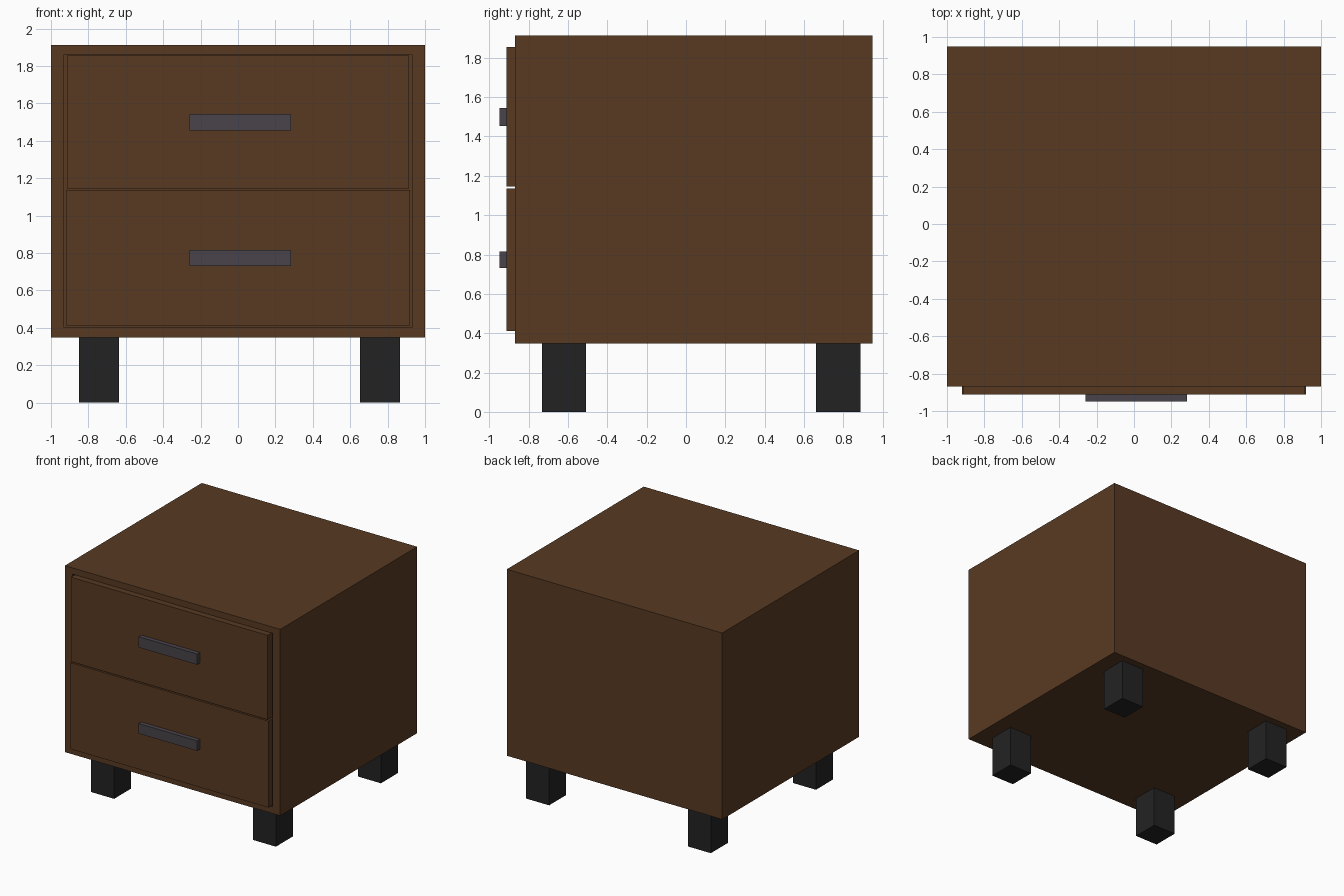
import bpy
import bmesh
from mathutils import Vector

if "Cube" in bpy.data.objects:
    bpy.data.objects.remove(bpy.data.objects["Cube"])


def material(name, rgb):
    m = bpy.data.materials.new(name)
    m.diffuse_color = (*rgb, 1.0)
    m.use_nodes = True
    m.node_tree.nodes["Principled BSDF"].inputs["Base Color"].default_value = m.diffuse_color
    return m


wood = material("dark wood", (0.0976, 0.0423, 0.0165))
metal = material("grey metal", (0.066, 0.056, 0.069))
black = material("black", (0.0165, 0.0165, 0.0165))


def box(name, x, y, z, mat):
    """Box from (min, max) pairs on each axis."""
    bm = bmesh.new()
    bmesh.ops.create_cube(bm, size=1.0)
    for v in bm.verts:
        v.co = Vector([r[0] if c < 0 else r[1] for c, r in zip(v.co, (x, y, z))])
    mesh = bpy.data.meshes.new(name)
    bm.to_mesh(mesh)
    bm.free()
    mesh.materials.append(mat)
    ob = bpy.data.objects.new(name, mesh)
    bpy.context.collection.objects.link(ob)
    return ob


FRONT, RECESS = -0.868, -0.77

# Cabinet: the front face is inset to the opening, then pushed back as a recess
cabinet = box("cabinet", (-1, 1), (FRONT, 0.948), (0.347, 1.912), wood)
bm = bmesh.new()
bm.from_mesh(cabinet.data)
bm.normal_update()
front = min(bm.faces, key=lambda f: f.calc_center_median().y)
bmesh.ops.inset_individual(bm, faces=[front], thickness=0.05)
for v in front.verts:
    v.co.x = 0.93 if v.co.x > 0 else -0.93
    v.co.z = 1.86 if v.co.z > 1 else 0.402
wall = bmesh.ops.extrude_discrete_faces(bm, faces=[front])["faces"][0]
for v in wall.verts:
    v.co.y = RECESS
bm.to_mesh(cabinet.data)
bm.free()

# Drawers with bar handles
for name, half, z, hz in (("upper", 0.914, (1.146, 1.855), (1.454, 1.544)),
                          ("lower", 0.919, (0.411, 1.136), (0.731, 0.815))):
    box(name + "_drawer", (-half, half), (-0.911, RECESS), z, wood)
    box(name + "_handle", (-0.259, 0.284), (-0.948, -0.911), hz, metal)

# Four square legs
for side, x in (("left", (-0.851, -0.637)), ("right", (0.651, 0.865))):
    for end, y in (("front", (-0.733, -0.508)), ("back", (0.66, 0.886))):
        box(f"{end}_{side}_leg", x, y, (0.0, 0.347), black)
